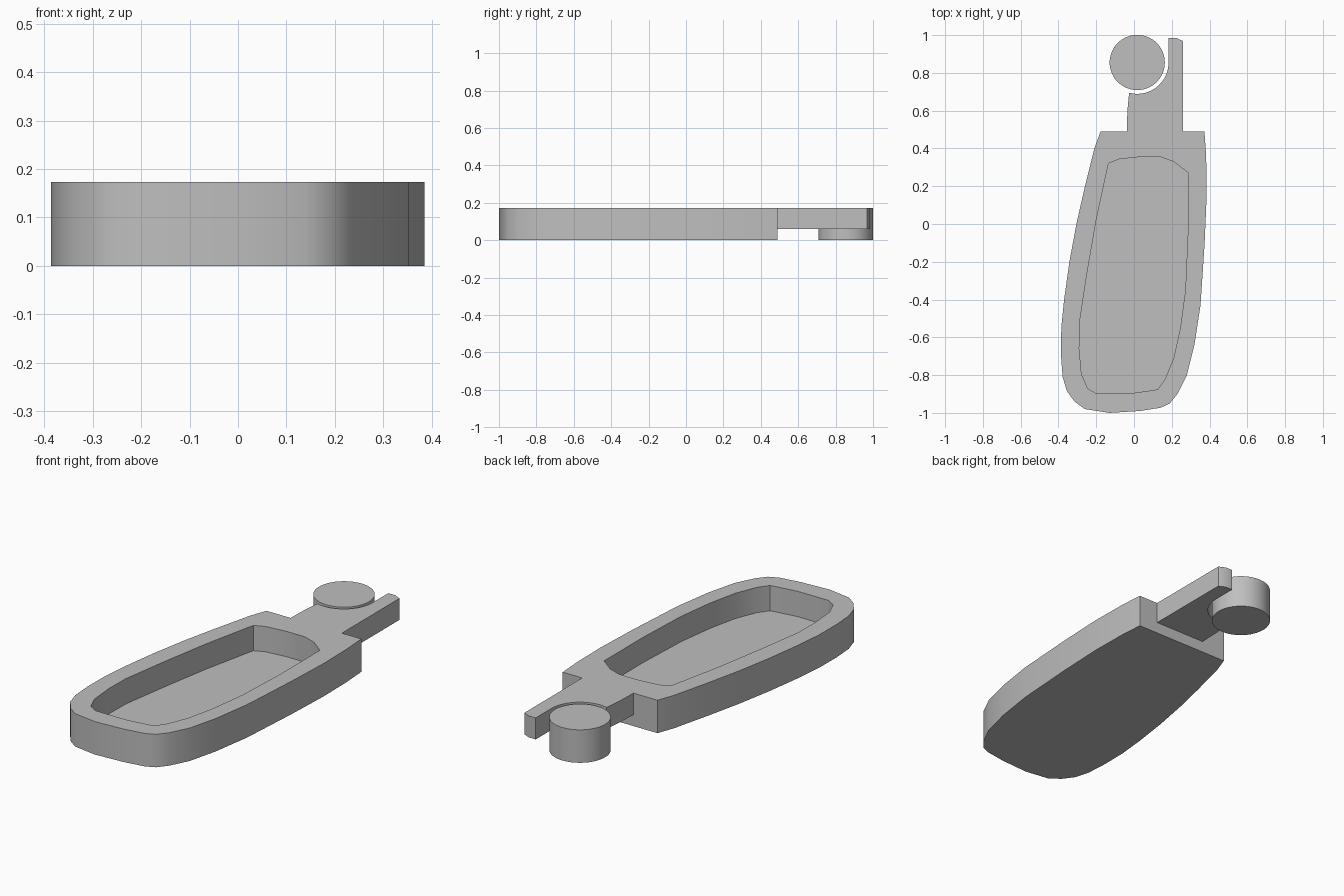
import bpy
import bmesh
from math import radians, cos, sin
from mathutils import Vector

default_cube = bpy.data.objects.get("Cube")
if default_cube:
    bpy.data.objects.remove(default_cube, do_unlink=True)

HEIGHT = 0.173
FLOOR = 0.04
TANG_BOTTOM = 0.06
DISC_CENTRE = Vector((0.017, 0.855))
DISC_RADIUS = 0.146
SOCKET_RADIUS = 0.166

# One plain grey for everything
grey = bpy.data.materials.new("plain_grey")
grey.use_nodes = True
colour = (0.52, 0.52, 0.52, 1)
grey.diffuse_color = colour
grey.node_tree.nodes["Principled BSDF"].inputs["Base Color"].default_value = colour


def extrude_profile(name, outline, bottom, top):
    """Make a solid by raising a flat outline from bottom to top."""
    bm = bmesh.new()
    base = bm.faces.new([bm.verts.new((x, y, bottom)) for x, y in outline])
    result = bmesh.ops.extrude_face_region(bm, geom=[base])
    raised = [v for v in result["geom"] if isinstance(v, bmesh.types.BMVert)]
    bmesh.ops.translate(bm, verts=raised, vec=(0, 0, top - bottom))
    bmesh.ops.recalc_face_normals(bm, faces=bm.faces)
    mesh = bpy.data.meshes.new(name)
    bm.to_mesh(mesh)
    bm.free()
    mesh.materials.append(grey)
    part = bpy.data.objects.new(name, mesh)
    bpy.context.collection.objects.link(part)
    return part


def activate(part):
    bpy.ops.object.select_all(action="DESELECT")
    part.select_set(True)
    bpy.context.view_layer.objects.active = part


def combine(target, other, operation):
    """Apply a boolean to the target, then discard the other solid."""
    other.hide_render = True
    modifier = target.modifiers.new(operation.lower(), "BOOLEAN")
    modifier.operation = operation
    modifier.solver = "EXACT"
    modifier.object = other
    activate(target)
    bpy.ops.object.modifier_apply(modifier=modifier.name)
    bpy.data.objects.remove(other, do_unlink=True)


def smooth(part):
    activate(part)
    bpy.ops.object.shade_smooth_by_angle(angle=radians(30))


def arc(centre, radius, start, end, steps):
    for i in range(steps + 1):
        angle = radians(start + (end - start) * i / steps)
        yield (centre.x + radius * cos(angle), centre.y + radius * sin(angle))


# Tray body: tapered lopsided outline, anticlockwise from the back right corner
body_outline = [
    (-.177, .49), (-.21, .4), (-.262, .19), (-.305, 0), (-.342, -.2),
    (-.37, -.4), (-.385, -.55), (-.386, -.7), (-.378, -.81), (-.355, -.885),
    (-.315, -.94), (-.26, -.98), (-.13, -1), (.03, -.99), (.14, -.973),
    (.19, -.95), (.23, -.9), (.28, -.8), (.32, -.64), (.352, -.43),
    (.374, -.1), (.385, .16), (.382, .36), (.373, .49),
]
body = extrude_profile("tray_body", body_outline, 0, HEIGHT)

# Tang at the back, with a curved socket and a thin finger beside the disc
tang_outline = [(-.038, .45), (.26, .45), (.26, .968), (.225, .985), (.183, .985)]
tang_outline += list(arc(DISC_CENTRE, SOCKET_RADIUS, 0, -105, 18))
tang_outline += [(-.035, .6), (-.038, .49)]
tang = extrude_profile("tang", tang_outline, TANG_BOTTOM, HEIGHT)
combine(body, tang, "UNION")

# Recess sunk into the top of the tray
recess_outline = [
    (-.135, .32), (-.2, .02), (-.25, -.27), (-.288, -.52), (-.29, -.66),
    (-.278, -.795), (-.245, -.87), (-.2, -.897), (-.02, -.897), (.125, -.876),
    (.165, -.82), (.21, -.71), (.245, -.55), (.272, -.35), (.285, -.05),
    (.285, .272), (.21, .33), (.14, .355), (.03, .355), (-.08, .343),
]
recess = extrude_profile("recess_cutter", recess_outline, FLOOR, HEIGHT * 2)
combine(body, recess, "DIFFERENCE")
smooth(body)

# Loose round disc sitting in the socket
bpy.ops.mesh.primitive_cylinder_add(
    vertices=64, radius=DISC_RADIUS, depth=HEIGHT,
    location=(DISC_CENTRE.x, DISC_CENTRE.y, HEIGHT / 2))
disc = bpy.context.object
disc.name = "round_disc"
disc.data.materials.append(grey)
smooth(disc)
